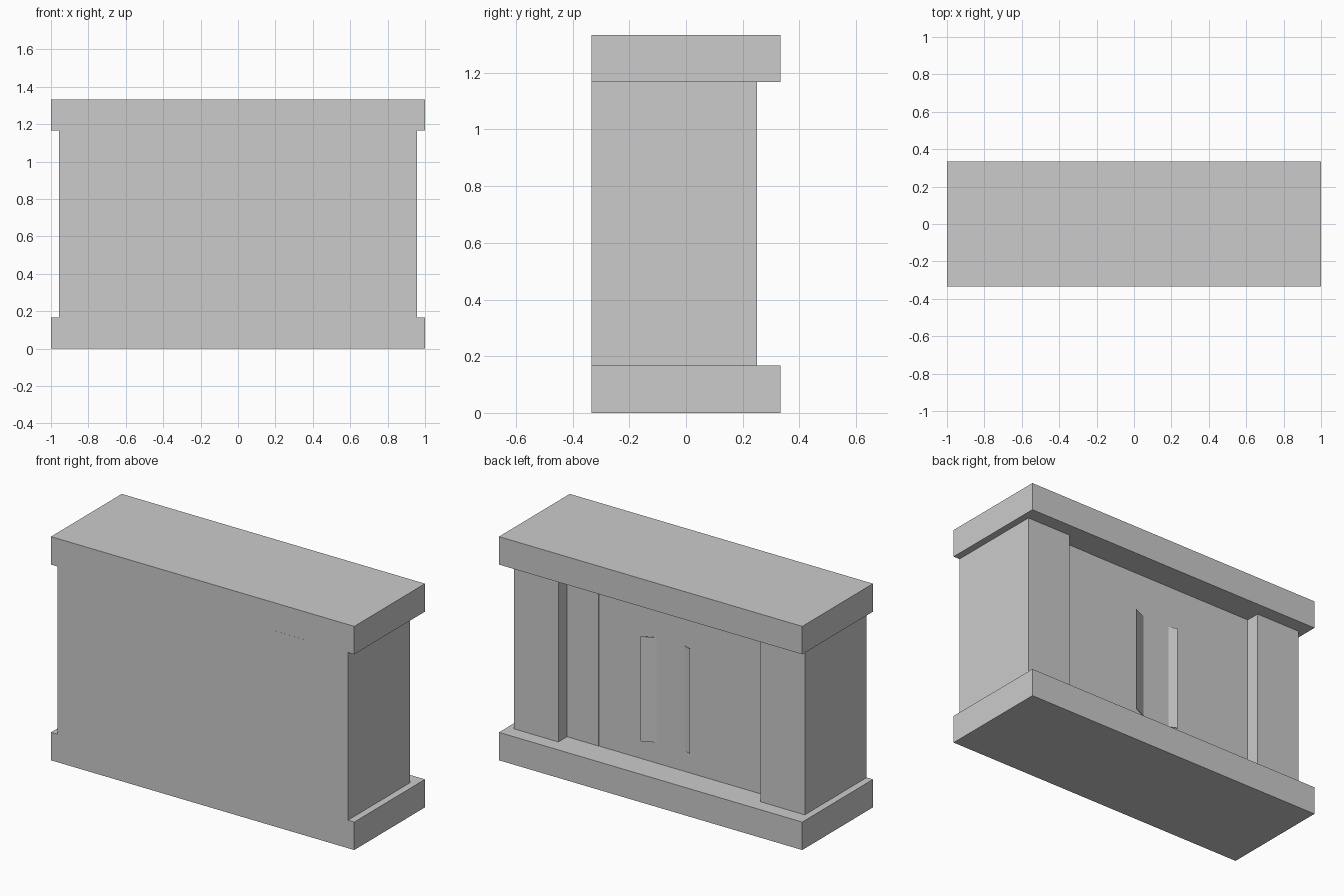
import bpy
import bmesh

if "Cube" in bpy.data.objects:
    bpy.data.objects.remove(bpy.data.objects["Cube"])

stone = bpy.data.materials.new("light_grey")
stone.diffuse_color = (0.6, 0.6, 0.6, 1)
stone.use_nodes = True
stone.node_tree.nodes["Principled BSDF"].inputs["Base Color"].default_value = stone.diffuse_color


def prism(name, outline, z0, z1):
    """Extrude a plan outline (x, y) from z0 to z1."""
    bm = bmesh.new()
    base = bm.faces.new([bm.verts.new((x, y, z0)) for x, y in outline])
    top = bmesh.ops.extrude_face_region(bm, geom=[base])["geom"]
    bmesh.ops.translate(bm, vec=(0, 0, z1 - z0),
                        verts=[g for g in top if isinstance(g, bmesh.types.BMVert)])
    bmesh.ops.recalc_face_normals(bm, faces=bm.faces)
    mesh = bpy.data.meshes.new(name)
    bm.to_mesh(mesh)
    bm.free()
    mesh.materials.append(stone)
    obj = bpy.data.objects.new(name, mesh)
    bpy.context.collection.objects.link(obj)
    return obj


def box(name, x0, x1, y0, y1, z0, z1):
    return prism(name, [(x0, y0), (x1, y0), (x1, y1), (x0, y1)], z0, z1)


FRONT, BACK = -0.3333, 0.3333
LOW, HIGH = 0.1667, 1.1667

# Base and cap slabs
box("base_slab", -1, 1, FRONT, BACK, 0, LOW)
box("cap_slab", -1, 1, FRONT, BACK, HIGH, 1.3333)

# Wall between the slabs, with a fine seam on one side
box("wall_panel", -0.6667, 0.4583, FRONT, 0.1667, LOW, HIGH)
box("wall_side_panel", 0.4583, 0.6667, FRONT - 0.0005, 0.1682, LOW, HIGH)

# End pillars, prouder than the wall at the back
for side, s in (("left", -1), ("right", 1)):
    xs = sorted((s * 0.6667, s * 0.9583))
    box(side + "_pillar", *xs, FRONT, 0.25, LOW, HIGH)

# Two thin angled strips standing out of the back of the wall
for name, inner, outer in (("right_strip", (0.062, 0.162), (0.156, 0.204)),
                           ("left_strip", (-0.098, 0.164), (-0.154, 0.184))):
    t = 0.003
    prism(name, [inner, outer, (outer[0], outer[1] - t), (inner[0], inner[1] - t)],
          0.29, 0.915)
